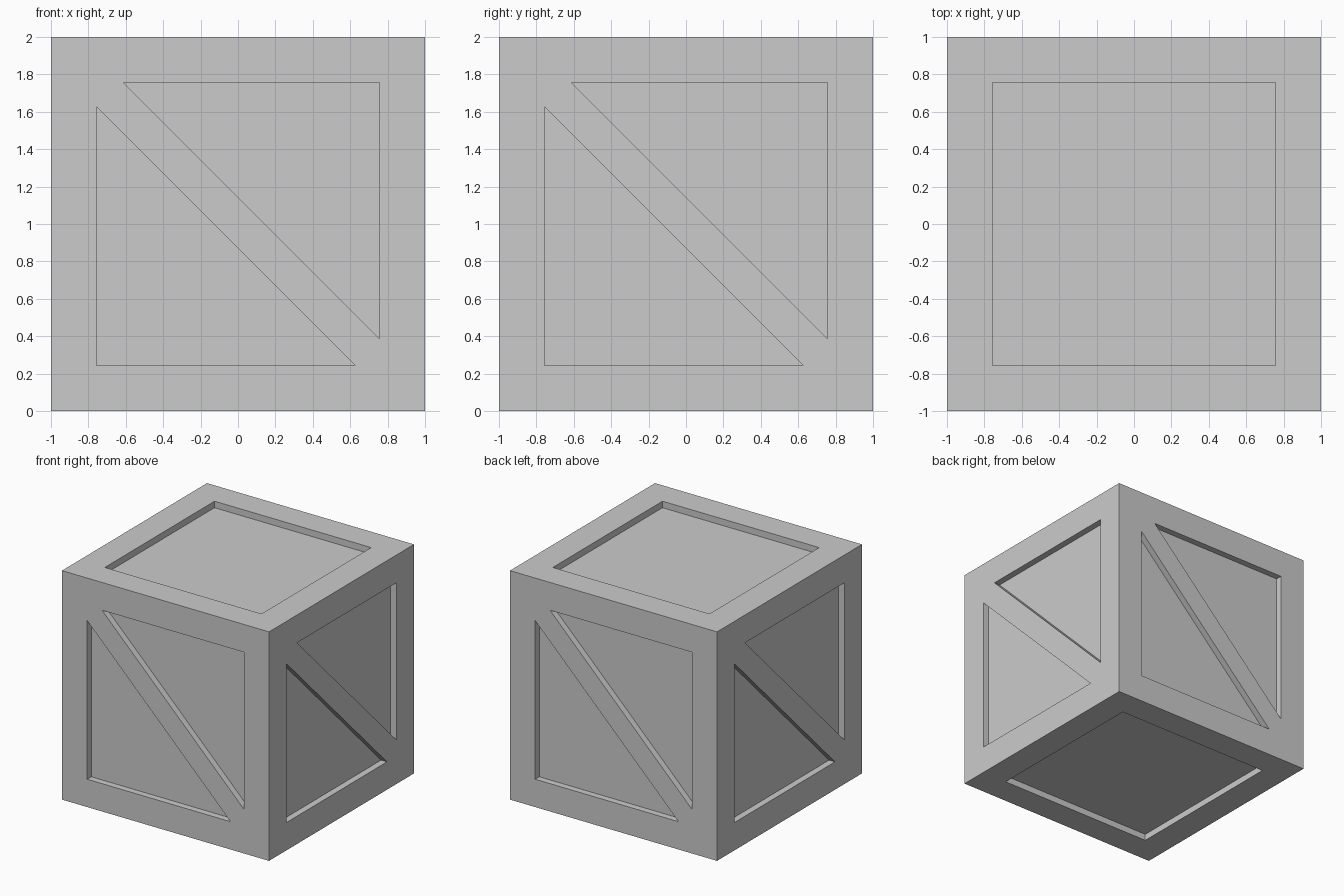
import bpy, bmesh
from math import pi
from mathutils import Matrix, Vector

if "Cube" in bpy.data.objects:
    bpy.data.objects.remove(bpy.data.objects["Cube"])

HALF = 1.0       # half the crate size
DEPTH = 0.057    # recess depth of the panels
EDGE = 0.757     # panel half width inside the frame boards

# Panel outlines as seen from outside a face (u right, v up, face centre at 0,0)
SQUARE = [(-EDGE, -EDGE), (EDGE, -EDGE), (EDGE, EDGE), (-EDGE, EDGE)]
UPPER = [(-0.614, EDGE), (EDGE, -0.614), (EDGE, EDGE)]
LOWER = [(-EDGE, 0.628), (-EDGE, -EDGE), (0.628, -EDGE)]

CENTRE = Matrix.Translation((0, 0, HALF))


def add_prism(bm, outline, turn):
    """Prism reaching from the panel floor to beyond the crate's face."""
    verts = [bm.verts.new(CENTRE @ turn @ Vector((u, v, HALF - DEPTH)))
             for u, v in outline]
    face = bm.faces.new(verts)
    out = (CENTRE @ turn).to_3x3() @ Vector((0, 0, DEPTH + 0.1))
    ext = bmesh.ops.extrude_face_region(bm, geom=[face], use_keep_orig=True)
    moved = [g for g in ext["geom"] if isinstance(g, bmesh.types.BMVert)]
    bmesh.ops.translate(bm, verts=moved, vec=out)


def make_object(name, bm):
    bmesh.ops.recalc_face_normals(bm, faces=bm.faces)
    mesh = bpy.data.meshes.new(name)
    bm.to_mesh(mesh)
    bm.free()
    obj = bpy.data.objects.new(name, mesh)
    bpy.context.collection.objects.link(obj)
    return obj


# Crate body
bm = bmesh.new()
bmesh.ops.create_cube(bm, size=2 * HALF, matrix=CENTRE)
crate = make_object("crate", bm)

# Panel recesses: square on lid and base, two triangles beside each side brace
bm = bmesh.new()
add_prism(bm, SQUARE, Matrix.Identity(4))
add_prism(bm, SQUARE, Matrix.Rotation(pi, 4, 'X'))
for k in range(4):
    turn = Matrix.Rotation(k * pi / 2, 4, 'Z') @ Matrix.Rotation(pi / 2, 4, 'X')
    add_prism(bm, UPPER, turn)
    add_prism(bm, LOWER, turn)
cutter = make_object("panel_cutter", bm)
cutter.hide_render = True

# Carve the panels out of the crate
mod = crate.modifiers.new("panels", 'BOOLEAN')
mod.operation = 'DIFFERENCE'
mod.solver = 'EXACT'
mod.object = cutter
bpy.context.view_layer.objects.active = crate
crate.select_set(True)
bpy.ops.object.modifier_apply(modifier=mod.name)
bpy.data.objects.remove(cutter)
